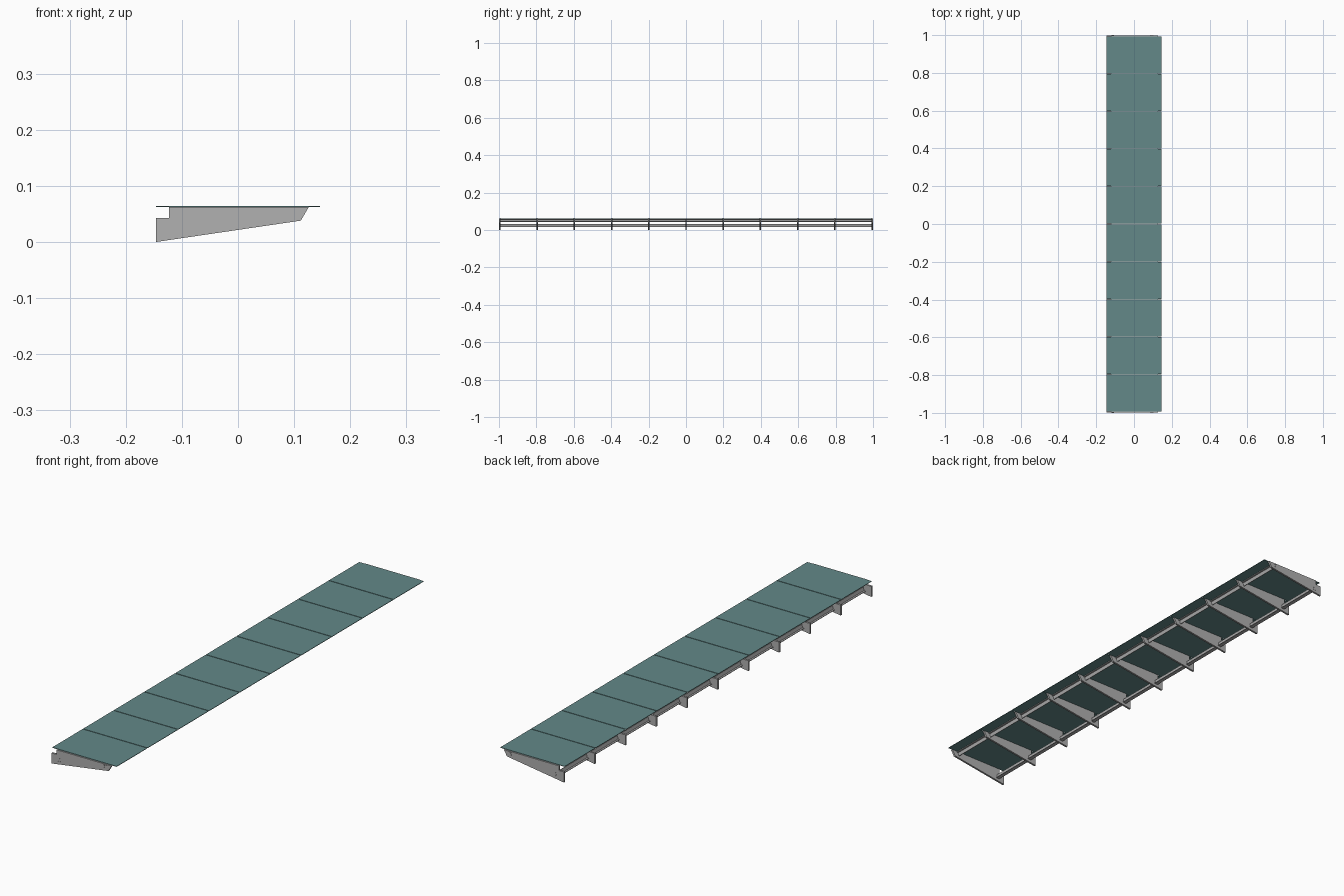
import bpy
import bmesh

cube = bpy.data.objects.get("Cube")
if cube:
    bpy.data.objects.remove(cube, do_unlink=True)


def make_material(name, colour):
    mat = bpy.data.materials.new(name)
    mat.use_nodes = True
    mat.diffuse_color = colour
    mat.node_tree.nodes["Principled BSDF"].inputs["Base Color"].default_value = colour
    return mat


steel = make_material("grey steel", (0.44, 0.44, 0.44, 1))
glass = make_material("teal glass", (0.125, 0.25, 0.25, 1))


def extrude_profile(name, profile, y0, y1, mat):
    """Extrude an (x, z) outline along y."""
    bm = bmesh.new()
    face = bm.faces.new([bm.verts.new((x, y0, z)) for x, z in profile])
    ext = bmesh.ops.extrude_face_region(bm, geom=[face])
    moved = [v for v in ext["geom"] if isinstance(v, bmesh.types.BMVert)]
    bmesh.ops.translate(bm, verts=moved, vec=(0, y1 - y0, 0))
    bmesh.ops.recalc_face_normals(bm, faces=bm.faces)
    mesh = bpy.data.meshes.new(name)
    bm.to_mesh(mesh)
    bm.free()
    mesh.materials.append(mat)
    obj = bpy.data.objects.new(name, mesh)
    bpy.context.collection.objects.link(obj)
    return obj


def tee(x, z, direction):
    """Slanted T outline: flange centred at (x, z), stem along direction."""
    half, thick, stem, height = 0.007, 0.002, 0.001, 0.015
    outline = [(-half, 0), (half, 0), (half, thick), (stem, thick),
               (stem, height), (-stem, height), (-stem, thick), (-half, thick)]
    lean, slope = 0.3, 0.14
    return [(x + u + lean * v * direction, z + v * direction + slope * u)
            for u, v in outline]


BAYS = 10
END = 0.995
PITCH = 2 * END / BAYS
FIN_HALF = 0.004
GAP = 0.003

# Tapered bracket fins with a notch at the tall end
fin_outline = [(-0.146, 0), (0.112, 0.038), (0.126, 0.062),
               (-0.123, 0.062), (-0.123, 0.043), (-0.146, 0.043)]
for i in range(BAYS + 1):
    y = -END + i * PITCH
    extrude_profile(f"bracket_fin_{i + 1}", fin_outline, y - FIN_HALF, y + FIN_HALF, steel)

# Glass panels, one per bay
panel_outline = [(-0.146, 0.062), (0.146, 0.062), (0.146, 0.064), (-0.146, 0.064)]
for i in range(BAYS):
    y = -END + i * PITCH
    extrude_profile(f"glass_panel_{i + 1}", panel_outline,
                    y + GAP / 2, y + PITCH - GAP / 2, glass)

# Long T-section rails passing through the fins
extrude_profile("lower_rail", tee(-0.113, 0.016, 1), -1, 1, steel)
extrude_profile("upper_rail", tee(0.096, 0.059, -1), -1, 1, steel)
